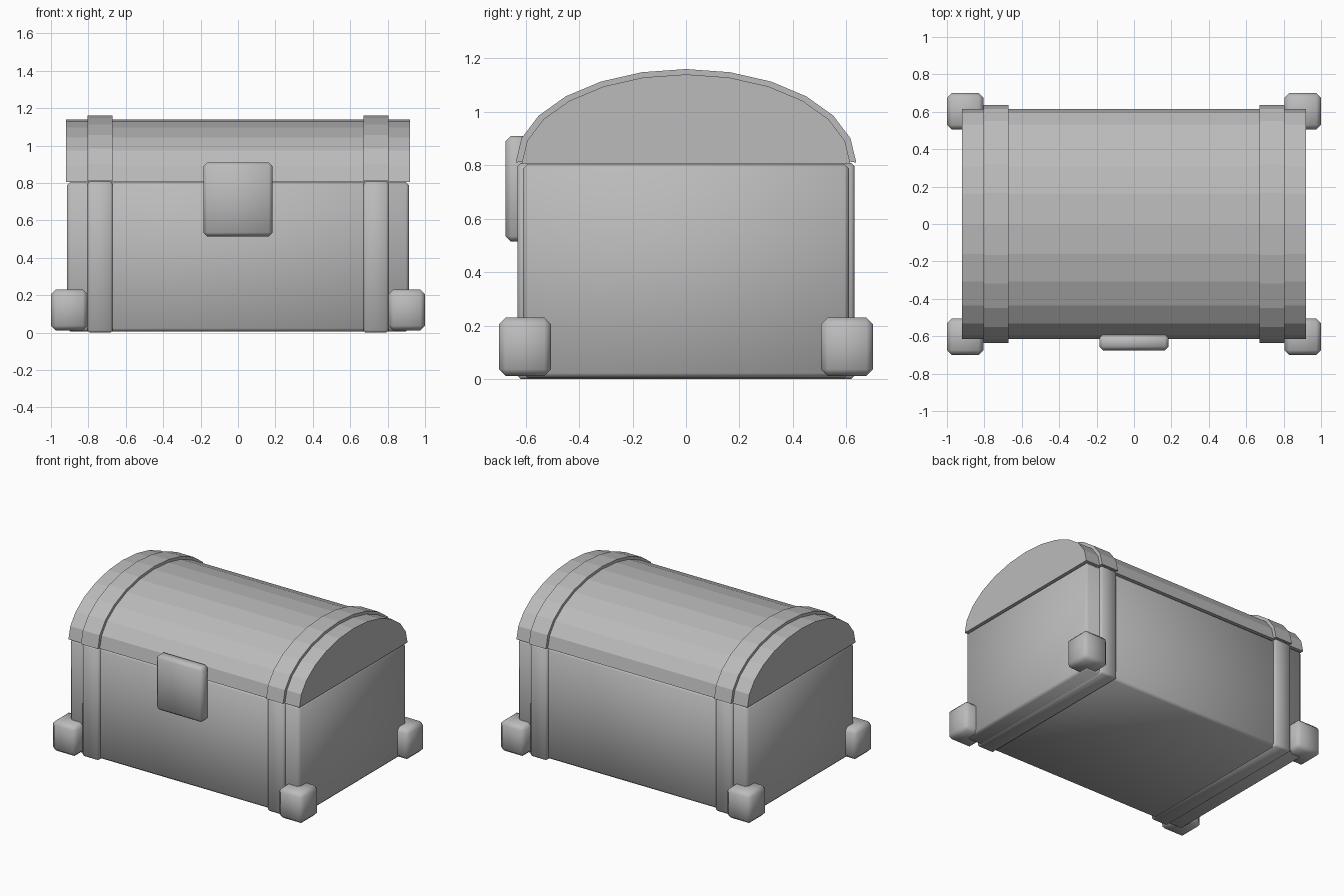
import bpy, bmesh
from math import sin, cos, pi

old = bpy.data.objects.get("Cube")
if old:
    bpy.data.objects.remove(old, do_unlink=True)

mat = bpy.data.materials.new("plain_grey")
mat.use_nodes = True
grey = (0.5, 0.5, 0.5, 1)
mat.diffuse_color = grey
mat.node_tree.nodes["Principled BSDF"].inputs["Base Color"].default_value = grey


def add_object(name, bm, smooth):
    bmesh.ops.recalc_face_normals(bm, faces=bm.faces)
    for face in bm.faces:
        face.smooth = smooth
    mesh = bpy.data.meshes.new(name)
    bm.to_mesh(mesh)
    bm.free()
    mesh.materials.append(mat)
    obj = bpy.data.objects.new(name, mesh)
    bpy.context.scene.collection.objects.link(obj)
    return obj


def rounded_box(name, low, high, bevel, segments=1):
    """Smooth-shaded box between two corners with bevelled edges."""
    bm = bmesh.new()
    bmesh.ops.create_cube(bm, size=1)
    for v in bm.verts:
        v.co = [(a + b) / 2 + c * (b - a) for a, b, c in zip(low, high, v.co)]
    bmesh.ops.bevel(bm, geom=bm.edges[:], offset=bevel, segments=segments,
                    profile=0.5, affect='EDGES')
    return add_object(name, bm, True)


def arch(radius_y, height, base, steps=12):
    return [(radius_y * cos(pi * i / steps), base + height * sin(pi * i / steps))
            for i in range(steps + 1)]


def extrude_profile(name, profile, x0, x1):
    """Extrude a closed y-z outline along x."""
    bm = bmesh.new()
    face = bm.faces.new([bm.verts.new((x0, y, z)) for y, z in profile])
    moved = bmesh.ops.extrude_face_region(bm, geom=[face])["geom"]
    verts = [g for g in moved if isinstance(g, bmesh.types.BMVert)]
    bmesh.ops.translate(bm, verts=verts, vec=(x1 - x0, 0, 0))
    # the extrusion may drop the starting cap
    bmesh.ops.holes_fill(bm, edges=[e for e in bm.edges if e.is_boundary])
    return add_object(name, bm, False)


# Chest body and domed lid
rounded_box("chest_body", (-0.915, -0.61, 0.005), (0.915, 0.61, 0.805), 0.018)
lid_arch = arch(0.615, 0.335, 0.805)
extrude_profile("domed_lid", lid_arch, -0.92, 0.92)

# Straps around the body and over the lid
strap_arch = arch(0.637, 0.35, 0.81) + arch(0.605, 0.32, 0.815)[::-1]
for side, s in (("right", -1), ("left", 1)):
    x0, x1 = sorted((s * 0.67, s * 0.805))
    rounded_box(f"{side}_body_strap", (x0, -0.63, 0), (x1, 0.63, 0.808), 0.012)
    extrude_profile(f"{side}_lid_strap", strap_arch, x0, x1)

    # Corner feet
    for end, e in (("front", -1), ("back", 1)):
        fx = sorted((s * 0.805, s * 1.0))
        fy = sorted((e * 0.505, e * 0.7))
        rounded_box(f"{end}_{side}_foot", (fx[0], fy[0], 0.012),
                    (fx[1], fy[1], 0.23), 0.025)

# Latch plate
rounded_box("latch_plate", (-0.185, -0.675, 0.515), (0.185, -0.59, 0.91), 0.02)
